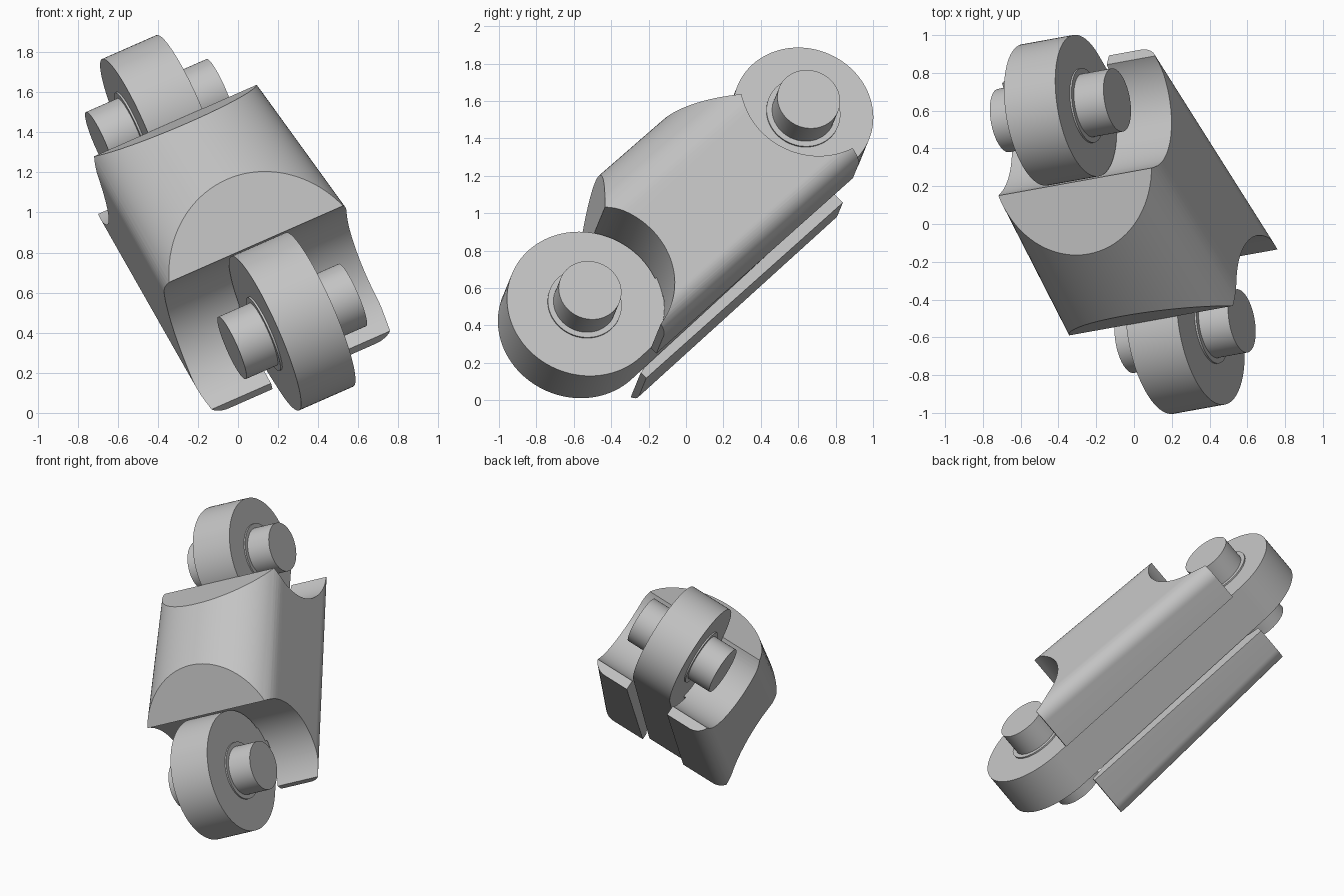
import bpy, bmesh, math
from mathutils import Vector

if "Cube" in bpy.data.objects:
    bpy.data.objects.remove(bpy.data.objects["Cube"], do_unlink=True)

grey = bpy.data.materials.new("plain grey")
grey.use_nodes = True
grey.diffuse_color = (0.55, 0.55, 0.55, 1)
grey.node_tree.nodes["Principled BSDF"].inputs["Base Color"].default_value = (0.55, 0.55, 0.55, 1)

# Tilted frame of the link: pin axis, length direction, upward normal
pin_axis = Vector((0.903, 0.163, 0.397)).normalized()
length = Vector((-0.393, 0.693, 0.605))
length = (length - length.dot(pin_axis) * pin_axis).normalized()
normal_axis = pin_axis.cross(length)
origin = Vector((-0.057, 0.013, 0.963))


def finish(name, bm):
    bmesh.ops.recalc_face_normals(bm, faces=bm.faces)
    for v in bm.verts:
        v.co = origin + pin_axis * v.co.x + length * v.co.y + normal_axis * v.co.z
    mesh = bpy.data.meshes.new(name)
    bm.to_mesh(mesh)
    bm.free()
    mesh.materials.append(grey)
    ob = bpy.data.objects.new(name, mesh)
    bpy.context.collection.objects.link(ob)
    return ob


def activate(ob):
    bpy.ops.object.select_all(action="DESELECT")
    ob.select_set(True)
    bpy.context.view_layer.objects.active = ob


def loft(rings):
    """Closed solid through rings of matching points."""
    bm = bmesh.new()
    loops = [[bm.verts.new(p) for p in ring] for ring in rings]
    count = len(loops[0])
    for a, b in zip(loops, loops[1:]):
        for i in range(count):
            j = (i + 1) % count
            bm.faces.new((a[i], a[j], b[j], b[i]))
    bm.faces.new(loops[0])
    bm.faces.new(loops[-1][::-1])
    return bm


def turned(name, steps, y, segments=96):
    """Solid of revolution about the pin axis, from (x, radius) steps."""
    angles = [2 * math.pi * i / segments for i in range(segments)]
    rings = [[(x, y + r * math.cos(t), r * math.sin(t)) for t in angles] for x, r in steps]
    return finish(name, loft(rings))


def slab(name, half_width, outline):
    """Plate of constant width from a (length, height) outline."""
    return finish(name, loft([[(x, y, z) for y, z in outline] for x in (-half_width, half_width)]))


def cut(ob, cutter):
    cutter.hide_render = True
    mod = ob.modifiers.new("cut", "BOOLEAN")
    mod.operation = "DIFFERENCE"
    mod.solver = "EXACT"
    mod.object = cutter
    activate(ob)
    bpy.ops.object.modifier_apply(modifier=mod.name)
    bpy.data.objects.remove(cutter, do_unlink=True)


def body_section(y):
    """Domed top, flat sides, rounded lower corners; slightly tapered."""
    half = 0.487 - 0.04 * y
    base = -0.457 + 0.01 * y
    r = 0.11
    pts = []
    for i in range(49):
        t = math.pi * i / 48
        pts.append((half * math.cos(t), y, 0.15 + 0.34 * math.sin(t)))
    for side, start in ((-1, math.pi), (1, 1.5 * math.pi)):
        for i in range(13):
            t = start + math.pi / 2 * i / 12
            pts.append((side * (half - r) + r * math.cos(t), y, base + r + r * math.sin(t)))
    return pts


# Body with slanted flats at both ends of the dome
bm = loft([body_section(-0.757), body_section(0.775)])
bmesh.ops.recalc_face_normals(bm, faces=bm.faces)
for point, normal in (((0, -0.505, 0.25), (0, -0.65, 0.76)), ((0, 0.545, 0.24), (0, 0.645, 0.764))):
    geom = bm.verts[:] + bm.edges[:] + bm.faces[:]
    res = bmesh.ops.bisect_plane(bm, geom=geom, plane_co=point, plane_no=normal, clear_outer=True)
    edges = [e for e in res["geom_cut"] if isinstance(e, bmesh.types.BMEdge)]
    bmesh.ops.contextual_create(bm, geom=edges)
body = finish("body", bm)

# Round wheel cavities and the slot under the body
ends = (("lower", -0.837, 0.42, 0.43), ("upper", 0.85, 0.38, 0.387))
for name, y, _, cavity in ends:
    cut(body, turned("cavity_cutter", ((-0.8, cavity), (0.8, cavity)), y))
cut(body, slab("slot_cutter", 0.165, [(-1, -0.7), (1, -0.7), (1, -0.25), (-1, -0.25)]))
parts = [body]

# Wheels, each with a thin collar and a pin
for name, y, radius, _ in ends:
    side = ((0.15, radius), (0.15, 0.2), (0.16, 0.2), (0.16, 0.17), (0.333, 0.17))
    steps = [(-x, r) for x, r in reversed(side)] + list(side)
    parts.append(turned(name + "_wheel", steps, y))

# Centre bar running tangent to the bottom of both wheels
parts.append(slab("centre_bar", 0.15, [(-0.837, -0.42), (0.85, -0.38), (0.6, -0.15), (-0.6, -0.15)]))

for ob in parts:
    activate(ob)
    bpy.ops.object.shade_smooth_by_angle(angle=math.radians(25))
